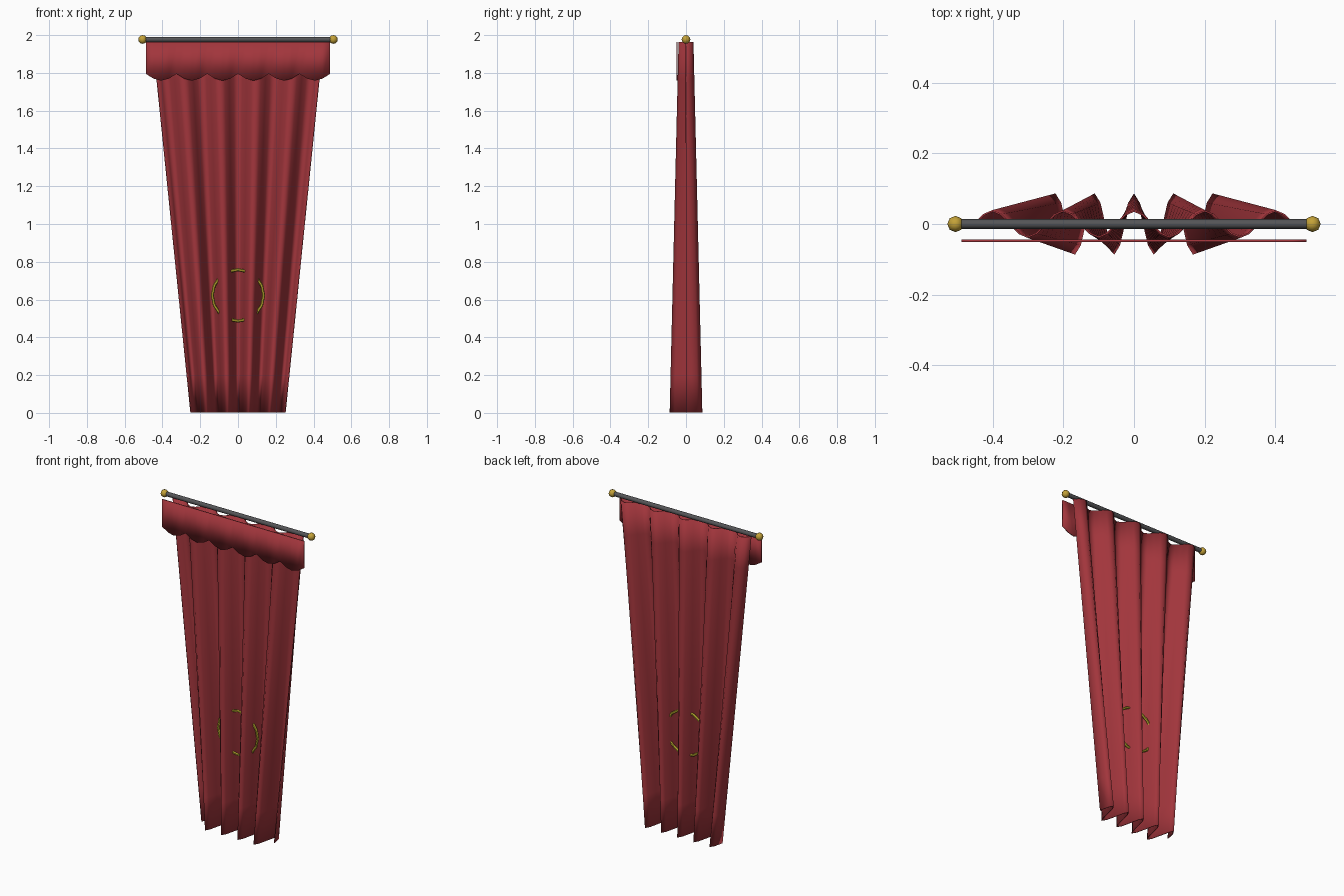
import bpy, bmesh, math

if "Cube" in bpy.data.objects:
    bpy.data.objects.remove(bpy.data.objects["Cube"])


def material(name, rgb):
    m = bpy.data.materials.new(name)
    m.diffuse_color = (*rgb, 1)
    m.use_nodes = True
    m.node_tree.nodes["Principled BSDF"].inputs["Base Color"].default_value = m.diffuse_color
    return m


RED = material("red cloth", (0.36, 0.036, 0.045))
GREY = material("dark grey metal", (0.09, 0.09, 0.095))
GOLD = material("gold", (0.55, 0.36, 0.04))
YELLOW = material("yellow gold", (0.52, 0.42, 0.03))


def sheet(name, cols, rows, point, thickness):
    """Grid of cloth from point(u, v), given thickness and smooth shading."""
    bm = bmesh.new()
    g = [[bm.verts.new(point(i / cols, j / rows)) for i in range(cols + 1)]
         for j in range(rows + 1)]
    for j in range(rows):
        for i in range(cols):
            bm.faces.new((g[j][i], g[j][i + 1], g[j + 1][i + 1], g[j + 1][i]))
    me = bpy.data.meshes.new(name)
    bm.to_mesh(me)
    bm.free()
    me.materials.append(RED)
    me.shade_smooth()
    ob = bpy.data.objects.new(name, me)
    bpy.context.collection.objects.link(ob)
    s = ob.modifiers.new("thickness", 'SOLIDIFY')
    s.thickness, s.offset = thickness, 0
    return ob


def finish(name, mat):
    ob = bpy.context.object
    ob.name = name
    ob.data.materials.append(mat)
    bpy.ops.object.shade_smooth_by_angle(angle=math.radians(50))


# Pleated curtain, gathered narrower and deeper towards the floor
def curtain_point(u, v):
    half = 0.25 + 0.2 * v
    depth = 0.084 - 0.047 * v
    s = u - 0.5
    return (2 * half * s, depth * math.cos(9 * math.pi * s), 0.003 + 1.96 * v)


sheet("curtain", 36, 10, curtain_point, 0.005)


# Valance with a scalloped lower edge
def valance_point(u, v):
    low = 1.795 - 0.036 * abs(math.sin(6 * math.pi * u))
    return (0.976 * (u - 0.5), -0.048, low + (1.963 - low) * v)


sheet("valance", 24, 1, valance_point, 0.007)

# Rod and its finials
bpy.ops.mesh.primitive_cylinder_add(vertices=12, radius=0.0135, depth=1.0,
                                    location=(0, 0, 1.977),
                                    rotation=(0, math.pi / 2, 0))
finish("rod", GREY)
for side, x in (("left", -0.505), ("right", 0.505)):
    bpy.ops.mesh.primitive_uv_sphere_add(segments=8, ring_count=6, radius=0.023,
                                         location=(x, 0, 1.977))
    finish(side + "_finial", GOLD)

# Ring threaded through the folds
bpy.ops.mesh.primitive_torus_add(major_segments=16, minor_segments=6,
                                 major_radius=0.136, minor_radius=0.008,
                                 location=(0, 0, 0.622),
                                 rotation=(math.pi / 2, 0, 0))
finish("ring", YELLOW)
